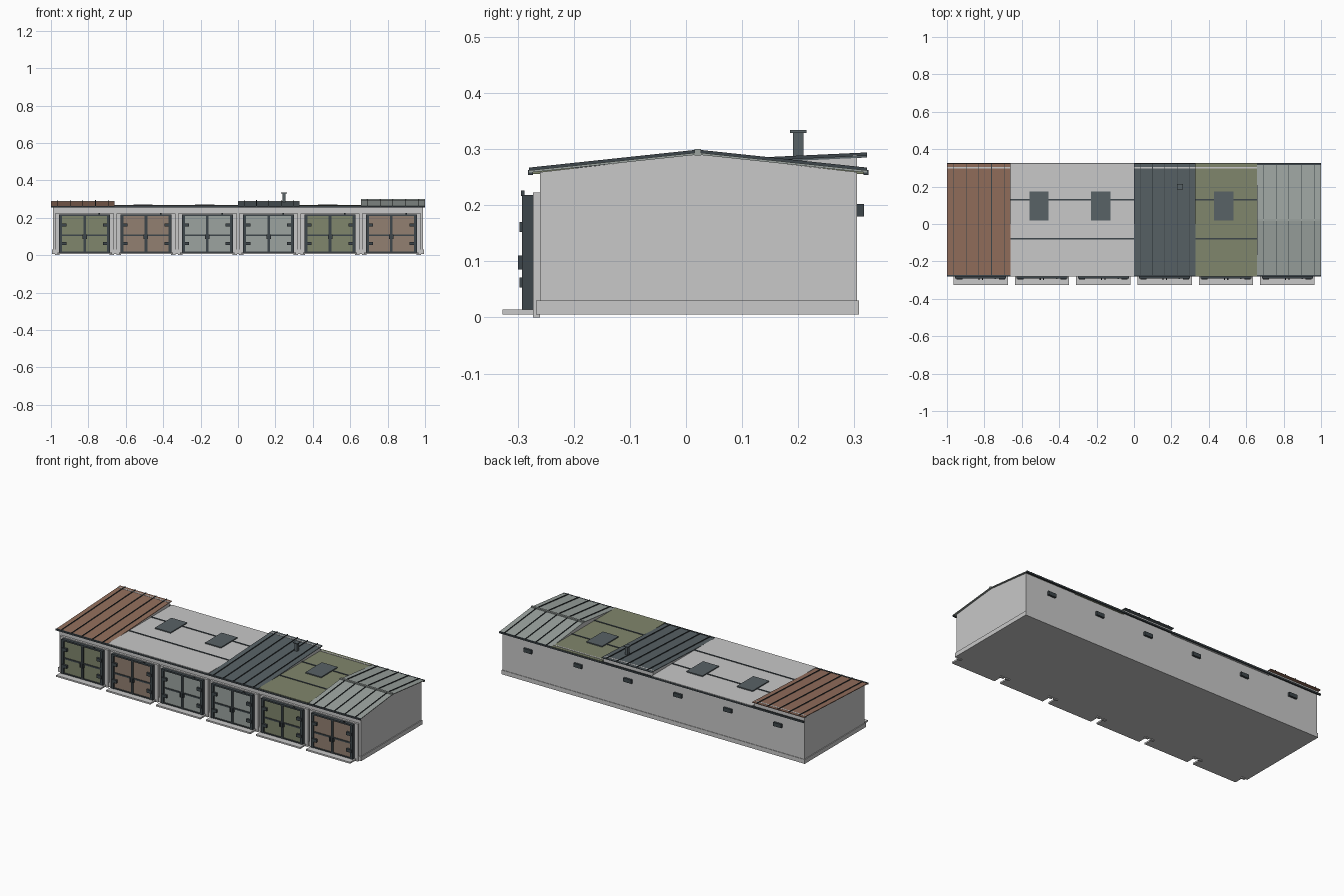
import bpy, bmesh

if "Cube" in bpy.data.objects:
    bpy.data.objects.remove(bpy.data.objects["Cube"])

def mat(name, rgb):
    m = bpy.data.materials.new(name)
    m.diffuse_color = (*rgb, 1)
    m.use_nodes = True
    m.node_tree.nodes["Principled BSDF"].inputs["Base Color"].default_value = m.diffuse_color
    return m

PLASTER = mat("light plaster", (0.58, 0.58, 0.58))
RUST = mat("rust brown", (0.29, 0.156, 0.107))
SLATE = mat("dark slate", (0.098, 0.122, 0.133))
OLIVE = mat("olive", (0.216, 0.238, 0.15))
SAGE = mat("grey green", (0.333, 0.371, 0.352))
TAN = mat("door brown", (0.29, 0.216, 0.165))
TRIM = mat("charcoal trim", (0.048, 0.061, 0.069))


def prism(bm, profile, x0, x1):
    """Extrude a (y, z) profile from x0 to x1."""
    a = [bm.verts.new((x0, y, z)) for y, z in profile]
    b = [bm.verts.new((x1, y, z)) for y, z in profile]
    n = len(a)
    bm.faces.new(a)
    bm.faces.new(b[::-1])
    for i in range(n):
        bm.faces.new((a[i], b[i], b[(i + 1) % n], a[(i + 1) % n]))


def finish(name, bm, m):
    bmesh.ops.recalc_face_normals(bm, faces=bm.faces)
    me = bpy.data.meshes.new(name)
    bm.to_mesh(me)
    bm.free()
    me.materials.append(m)
    ob = bpy.data.objects.new(name, me)
    bpy.context.collection.objects.link(ob)
    return ob


def boxes(name, m, *items):
    """One object from boxes given as (x0, x1, y0, y1, z0, z1)."""
    bm = bmesh.new()
    for x0, x1, y0, y1, z0, z1 in items:
        prism(bm, [(y0, z0), (y1, z0), (y1, z1), (y0, z1)], x0, x1)
    return finish(name, bm, m)


def shape(name, m, profile, x0, x1):
    bm = bmesh.new()
    prism(bm, profile, x0, x1)
    return finish(name, bm, m)


def sheet(path, lo, hi):
    """Band between two vertical offsets of a (y, z) path."""
    return [(y, z + lo) for y, z in path] + [(y, z + hi) for y, z in path[::-1]]


FRONT, BACK = -0.28, 0.323     # eaves
WF, WB = -0.26, 0.305          # wall faces

# Walls and plinth
boxes("walls", PLASTER, (-0.99, 0.99, WF, WB, 0.005, 0.257))
boxes("plinth", PLASTER, (-0.995, 0.995, -0.267, 0.308, 0.005, 0.03))

# Flat roofs with cross seams
for name, m, x0, x1 in (("flat_roof_light", PLASTER, -0.66, 0.0),
                        ("flat_roof_olive", OLIVE, 0.33, 0.657)):
    boxes(name, m, (x0, x1, FRONT, BACK, 0.256, 0.266))
    boxes(name + "_seams", TRIM,
          *[(x0, x1, y - 0.004, y + 0.004, 0.266, 0.269) for y in (-0.08, 0.13)])

# Skylights
boxes("skylights", SLATE,
      *[(x - 0.052, x + 0.052, 0.02, 0.175, 0.265, 0.272) for x in (-0.508, -0.178, 0.48)])


def ribs(name, path, x0, x1):
    bm = bmesh.new()
    for i in range(1, 6):
        x = x0 + (x1 - x0) * (i - 0.5) / 5
        prism(bm, sheet(path, -0.001, 0.005), x - 0.0015, x + 0.0015)
    finish(name, bm, TRIM)


# Single slope roofs rising to the back
def slope(y):
    return 0.261 + 0.0465 * (y - FRONT)

path = [(FRONT, slope(FRONT)), (BACK, slope(BACK))]
for name, m, x0, x1 in (("rust_roof", RUST, -1.0, -0.66), ("slate_roof", SLATE, 0.0, 0.33)):
    shape(name, m, sheet(path, -0.004, 0), x0, x1)
    shape(name + "_wall", PLASTER,
          [(WF, 0.25), (WB, 0.25), (WB, slope(WB) - 0.003), (WF, slope(WF) - 0.003)],
          max(x0 + 0.002, -0.99), x1 - 0.002)
    ribs(name + "_ribs", path, x0, x1)
    boxes(name + "_snow_strip", PLASTER, (x0, x1, 0.297, 0.305, 0.28, slope(0.305) + 0.001))
boxes("olive_roof_snow_strip", PLASTER, (0.33, 0.657, 0.297, 0.305, 0.26, 0.268))

# Gabled end bay
RIDGE = 0.021
gable = [(FRONT, 0.262), (RIDGE, 0.294), (BACK, 0.262)]
shape("gable_roof", SAGE, sheet(gable, -0.004, 0), 0.657, 1.0)
shape("gable_wall", PLASTER,
      [(WF, 0.25), (WB, 0.25), (WB, 0.259), (RIDGE, 0.291), (WF, 0.259)], 0.66, 0.99)
ribs("gable_ribs", gable, 0.657, 1.0)
boxes("ridge_cap", SAGE, (0.657, 1.0, RIDGE - 0.006, RIDGE + 0.006, 0.289, 0.3))

# Gutters along both eaves
boxes("gutters", TRIM, (-1, 1, -0.282, -0.273, 0.254, 0.263),
      (-1, 1, 0.316, 0.325, 0.254, 0.263))

# Chimney pipe with cap
boxes("chimney", SLATE, (0.237, 0.255, 0.191, 0.209, 0.27, 0.33),
      (0.231, 0.261, 0.185, 0.215, 0.329, 0.334))

# Six garage bays
for i, m in enumerate((OLIVE, TAN, SAGE, SAGE, OLIVE, TAN)):
    c = -0.82 + 0.328 * i
    n = f"bay_{i + 1}_"
    boxes(n + "ramp", PLASTER, (c - 0.145, c + 0.145, -0.327, WF, 0.005, 0.014))
    # Door surround
    boxes(n + "surround", PLASTER,
          (c - 0.158, c - 0.134, -0.273, WF, 0, 0.223),
          (c + 0.134, c + 0.158, -0.273, WF, 0, 0.223),
          (c - 0.134, c + 0.134, -0.273, WF, 0.215, 0.223))
    # Two coloured leaves
    boxes(n + "door_leaves", m, (c - 0.13, c - 0.002, -0.285, WF, 0.014, 0.214),
          (c + 0.002, c + 0.13, -0.285, WF, 0.014, 0.214))
    # Dark frame and cross bars
    frame = [(c - 0.134, c + 0.134, -0.292, -0.27, 0.209, 0.218),
             (c - 0.13, c + 0.13, -0.290, -0.28, 0.014, 0.02),
             (c - 0.007, c + 0.007, -0.291, -0.28, 0.014, 0.214),
             (c - 0.13, c + 0.13, -0.289, -0.28, 0.102, 0.111)]
    fittings = [(c - 0.012, c - 0.006, -0.299, -0.285, 0.085, 0.11),
                (c + 0.006, c + 0.012, -0.299, -0.285, 0.085, 0.11),
                (c + 0.075, c + 0.083, -0.294, -0.288, 0.216, 0.226)]
    for s in (-1, 1):
        a, b = sorted((c + s * 0.12, c + s * 0.136))
        frame.append((a, b, -0.292, -0.265, 0.014, 0.217))
        a, b = sorted((c + s * 0.098, c + s * 0.13))
        fittings += [(a, b, -0.297, -0.285, z, z + 0.018) for z in (0.053, 0.152)]
    boxes(n + "door_frame", TRIM, *frame)
    boxes(n + "hinges_and_handles", TRIM, *fittings)
    # Rear vent
    boxes(n + "rear_vent", TRIM, (c - 0.026, c + 0.026, WB - 0.005, 0.317, 0.18, 0.202))
